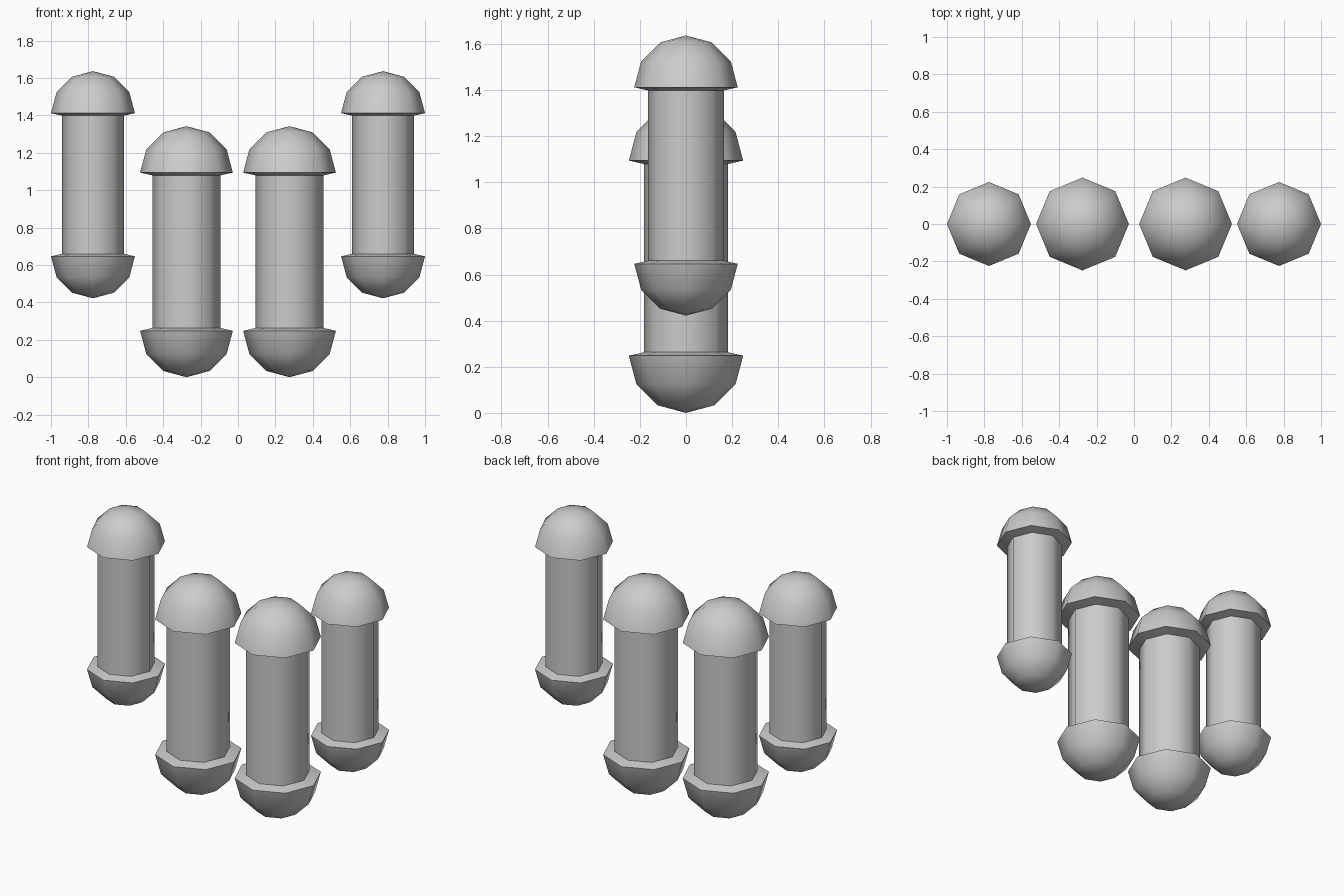
import bpy, bmesh
from math import sin, cos, pi, radians

if "Cube" in bpy.data.objects:
    bpy.data.objects.remove(bpy.data.objects["Cube"])

SIDES = 8
R = 0.248        # cap rim radius
SHAFT = 0.182    # shaft radius
RIM = 0.423      # rim height from the capsule middle
SHOULDER = 0.408 # where the sloped underside of the cap meets the shaft


def capsule_profile():
    # upper half from dome to shaft, then mirrored downwards
    upper = [(R * sin(radians(a)), RIM + R * cos(radians(a))) for a in (30, 60, 90)]
    upper.append((SHAFT, SHOULDER))
    return upper + [(r, -z) for r, z in reversed(upper)]


def make_capsule(name, x, z, scale):
    bm = bmesh.new()
    rings = [[bm.verts.new((r * cos(2 * pi * i / SIDES), r * sin(2 * pi * i / SIDES), h))
              for i in range(SIDES)] for r, h in capsule_profile()]
    top = bm.verts.new((0, 0, RIM + R))
    bottom = bm.verts.new((0, 0, -RIM - R))
    for i in range(SIDES):
        j = (i + 1) % SIDES
        bm.faces.new((top, rings[0][i], rings[0][j]))
        bm.faces.new((bottom, rings[-1][j], rings[-1][i]))
        for a, b in zip(rings, rings[1:]):
            bm.faces.new((a[i], b[i], b[j], a[j]))
    bmesh.ops.recalc_face_normals(bm, faces=bm.faces)
    mesh = bpy.data.meshes.new(name)
    bm.to_mesh(mesh)
    bm.free()
    obj = bpy.data.objects.new(name, mesh)
    obj.location = (x, 0, z)
    obj.scale = (scale,) * 3
    bpy.context.collection.objects.link(obj)
    # smooth domes and shafts, crisp rims
    bpy.ops.object.select_all(action='DESELECT')
    obj.select_set(True)
    bpy.context.view_layer.objects.active = obj
    bpy.ops.object.shade_smooth_by_angle(angle=radians(50))


# low middle pair and raised, smaller outer pair
for side, label in ((-1, "left"), (1, "right")):
    make_capsule(f"inner_capsule_{label}", side * 0.2755, RIM + R, 1.0)
    make_capsule(f"outer_capsule_{label}", side * 0.7755, 1.029, 0.905)
